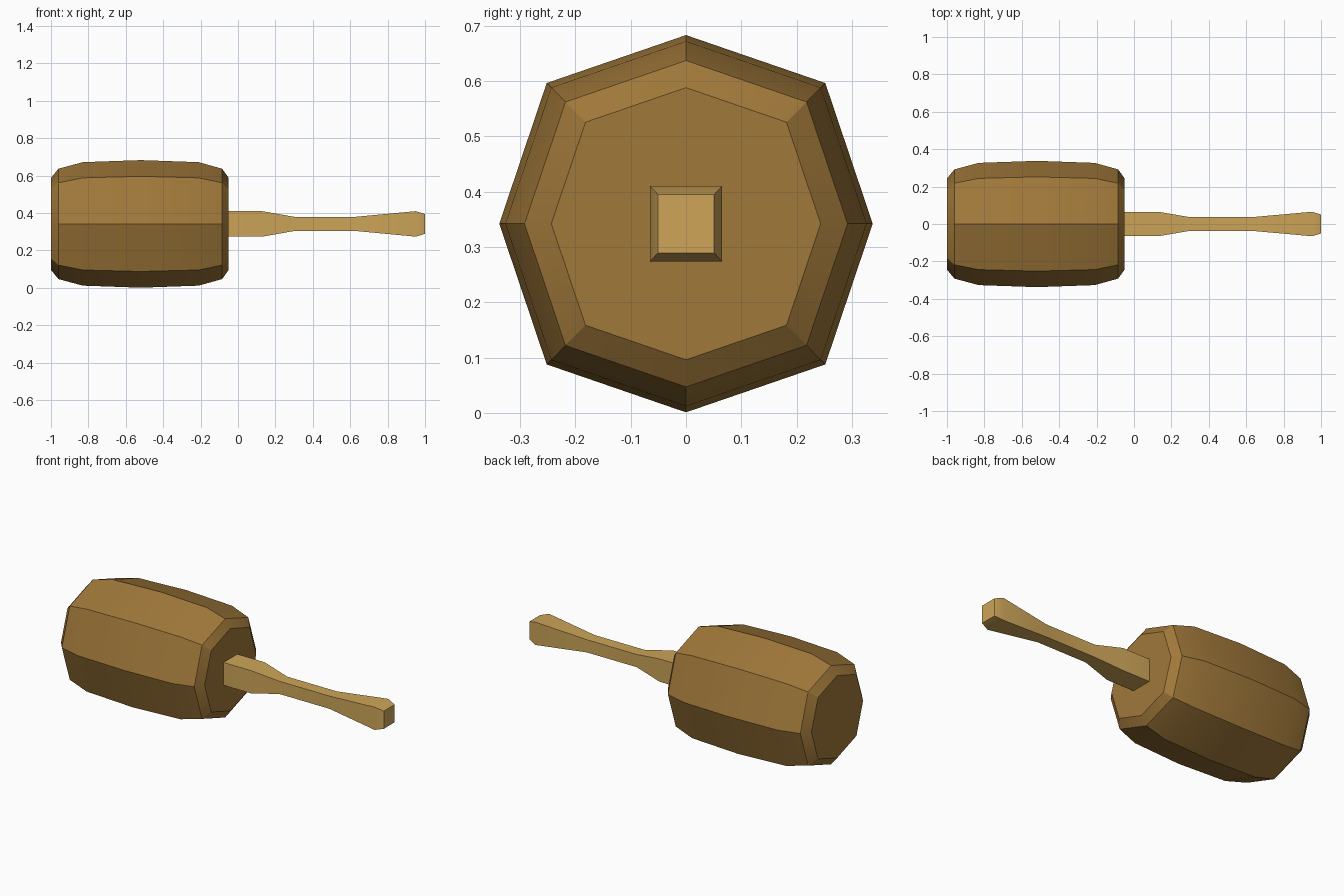
import bpy
import bmesh
import math

cube = bpy.data.objects.get("Cube")
if cube:
    bpy.data.objects.remove(cube, do_unlink=True)

CENTRE_Z = 0.342


def make_material(name, colour):
    mat = bpy.data.materials.new(name)
    mat.use_nodes = True
    mat.diffuse_color = colour
    bsdf = mat.node_tree.nodes["Principled BSDF"]
    bsdf.inputs["Base Color"].default_value = colour
    bsdf.inputs["Roughness"].default_value = 0.8
    return mat


def loft(name, section, profile, mat):
    """Sweep a unit cross-section along x, scaled by (x, radius) pairs."""
    bm = bmesh.new()
    rings = [[bm.verts.new((x, r * y, CENTRE_Z + r * z)) for y, z in section]
             for x, r in profile]
    n = len(section)
    for a, b in zip(rings, rings[1:]):
        for i in range(n):
            j = (i + 1) % n
            bm.faces.new((a[i], a[j], b[j], b[i]))
    bm.faces.new(rings[0])
    bm.faces.new(rings[-1])
    bmesh.ops.recalc_face_normals(bm, faces=bm.faces[:])
    mesh = bpy.data.meshes.new(name)
    bm.to_mesh(mesh)
    bm.free()
    mesh.materials.append(mat)
    obj = bpy.data.objects.new(name, mesh)
    bpy.context.collection.objects.link(obj)
    bpy.ops.object.select_all(action="DESELECT")
    obj.select_set(True)
    bpy.context.view_layer.objects.active = obj
    bpy.ops.object.shade_smooth_by_angle(angle=math.radians(30))
    return obj


dark_wood = make_material("dark wood", (0.352, 0.188, 0.042, 1))
light_wood = make_material("light wood", (0.610, 0.376, 0.098, 1))

# Barrel-shaped head: octagon with slightly stretched diagonal corners
octagon = []
for i in range(8):
    r = 1.055 if i % 2 else 1.0
    a = i * math.pi / 4
    octagon.append((0.99 * r * math.cos(a), r * math.sin(a)))

loft("mallet_head", octagon,
     [(-1.0, 0.246), (-0.96, 0.295), (-0.83, 0.33), (-0.52, 0.341),
      (-0.21, 0.33), (-0.085, 0.295), (-0.05, 0.246)], dark_wood)

# Square handle, waisted at the grip and flared at the end
square = [(-0.96, -1), (0.96, -1), (0.96, 1), (-0.96, 1)]
loft("handle", square,
     [(-0.1, 0.068), (0.13, 0.068), (0.3, 0.038), (0.63, 0.038),
      (0.95, 0.068), (1.0, 0.053)], light_wood)
